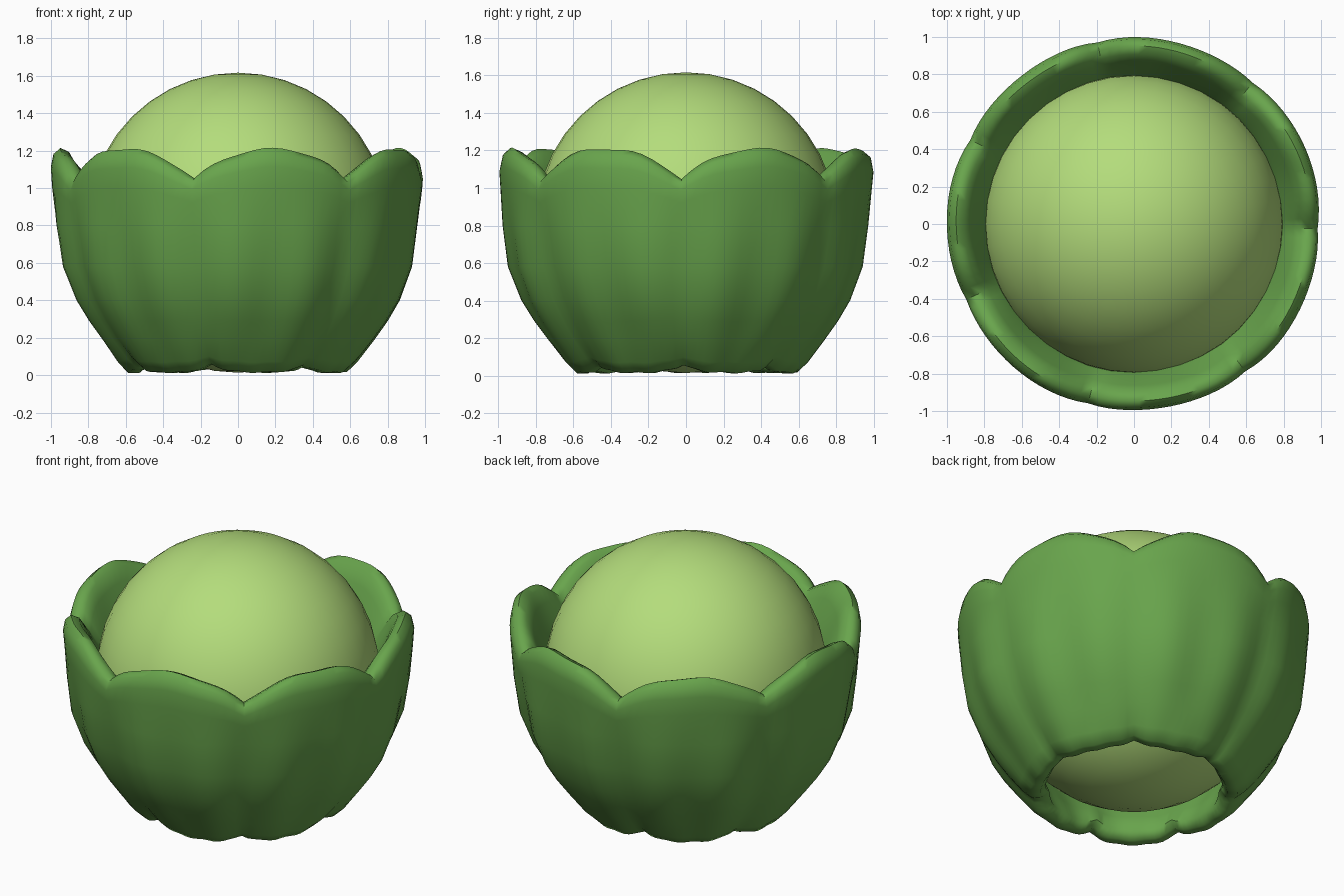
import bpy
import bmesh
from math import radians, sin, cos, pi

if "Cube" in bpy.data.objects:
    bpy.data.objects.remove(bpy.data.objects["Cube"], do_unlink=True)


def material(name, rgb):
    m = bpy.data.materials.new(name)
    m.use_nodes = True
    m.diffuse_color = (*rgb, 1)
    m.node_tree.nodes["Principled BSDF"].inputs["Base Color"].default_value = (*rgb, 1)
    return m


pale_green = material("pale green", (0.455, 0.72, 0.2))
leaf_green = material("leaf green", (0.14, 0.375, 0.073))

# Round heart in the middle
bpy.ops.mesh.primitive_uv_sphere_add(segments=40, ring_count=20, radius=0.802, location=(0, 0, 0.815))
heart = bpy.context.object
heart.name = "heart"
heart.data.materials.append(pale_green)
bpy.ops.object.shade_smooth()

# Leaf cross-section (radius, height): up the outside, over the lip, down the inside
SECTION = [(0.53, 0.015), (0.59, 0.015), (0.645, 0.07), (0.73, 0.19), (0.8, 0.29),
           (0.865, 0.4), (0.935, 0.58), (0.97, 0.8), (0.99, 1.0), (0.998, 1.11),
           (0.985, 1.18), (0.95, 1.21), (0.905, 1.19), (0.865, 1.11), (0.81, 0.98),
           (0.76, 0.85), (0.7, 0.5), (0.6, 0.3), (0.54, 0.17), (0.5, 0.06)]
COUNT = 7
COLUMNS = 16
START = radians(-1.5)


def leaf_point(r, z, t, ang):
    """Shape one section point; t runs -1 to 1 between the two dips of the rim."""
    a = abs(t)
    outside = r > 0.8 or z < 0.3
    if z > 0.8:
        # Lobed rim that dips where leaves meet
        top = 1.21 - 0.16 * a ** 2.2 + 0.006 * sin(17 * ang)
        z = 0.8 + (z - 0.8) * (top - 0.8) / 0.41
    elif z < 0.2:
        # Scalloped lower edge
        z += (0.045 * a ** 3 + 0.004 * sin(23 * ang)) * (1 - z / 0.2)
    if outside:
        r *= 1 - 0.012 * a ** 4
        # Soft rib grooves, fading at the top and bottom
        fade = max(0, sin(pi * min(z, 0.95) / 0.95))
        r -= 0.013 * fade * cos(2 * pi * t)
        r += 0.004 * sin(5 * ang + 5 * z)
    return r, z


# Closed ring of joined outer leaves
bm = bmesh.new()
columns = []
for c in range(COUNT * COLUMNS):
    t = 2 * (c % COLUMNS) / COLUMNS - 1
    ang = START + 2 * pi * c / (COUNT * COLUMNS)
    shaped = [leaf_point(r, z, t, ang) for r, z in SECTION]
    columns.append([bm.verts.new((r * cos(ang), r * sin(ang), z)) for r, z in shaped])
for c, a in enumerate(columns):
    b = columns[(c + 1) % len(columns)]
    for i in range(len(SECTION)):
        j = (i + 1) % len(SECTION)
        bm.faces.new((a[i], b[i], b[j], a[j]))
bmesh.ops.recalc_face_normals(bm, faces=bm.faces)
mesh = bpy.data.meshes.new("outer_leaves")
bm.to_mesh(mesh)
bm.free()
mesh.materials.append(leaf_green)
leaves = bpy.data.objects.new("outer_leaves", mesh)
bpy.context.collection.objects.link(leaves)
bpy.ops.object.select_all(action="DESELECT")
leaves.select_set(True)
bpy.context.view_layer.objects.active = leaves
bpy.ops.object.shade_smooth_by_angle(angle=radians(60))
